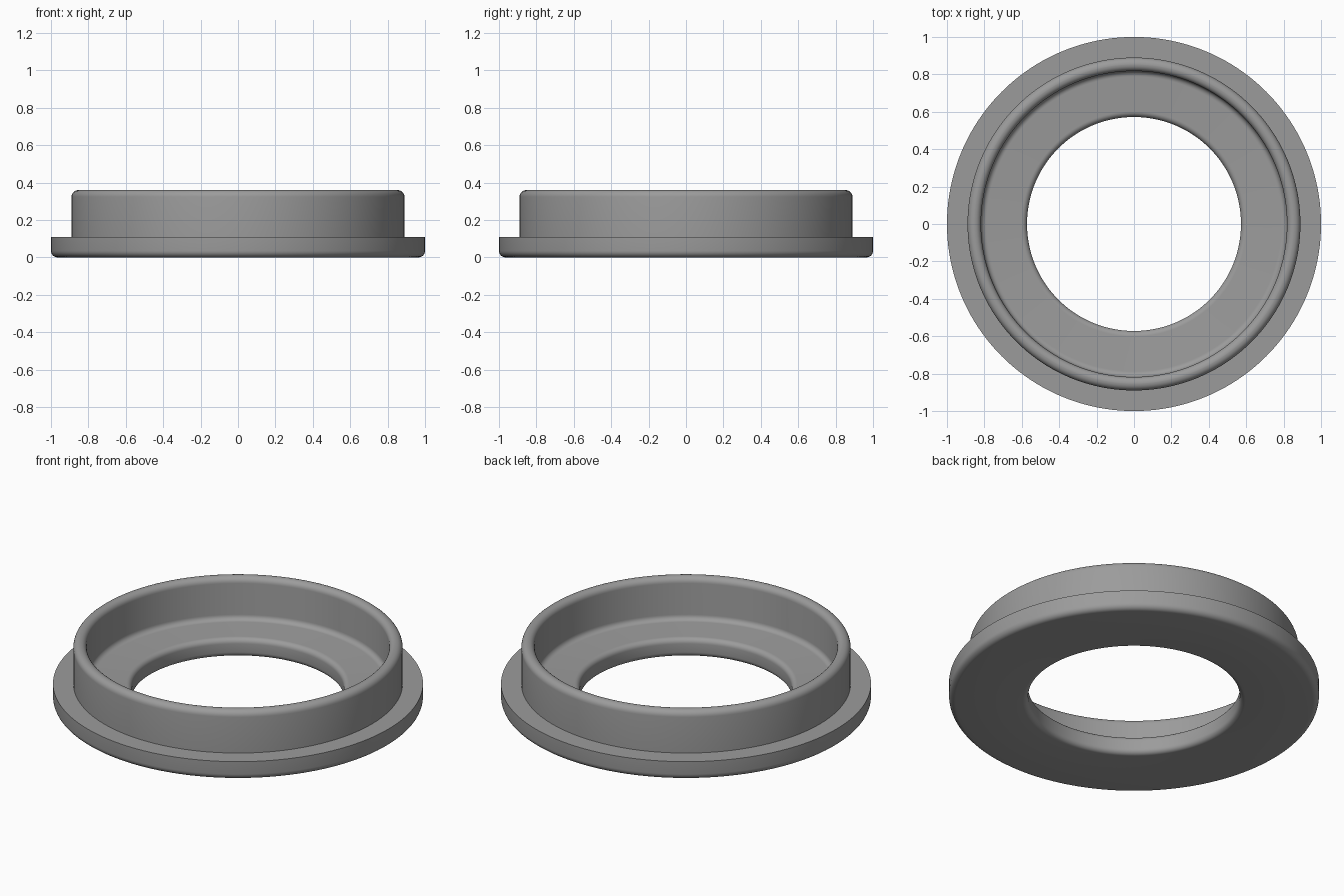
import bpy
import bmesh
import math
from mathutils import Vector

if "Cube" in bpy.data.objects:
    bpy.data.objects.remove(bpy.data.objects["Cube"])

SEGMENTS = 160

# Cross-section corners: radius, height, fillet size
PROFILE = [
    (0.572, 0.00, 0.03),    # hole, lower edge
    (1.00, 0.00, 0.035),    # flange, lower edge
    (1.00, 0.11, 0.0),      # flange, upper edge
    (0.89, 0.11, 0.0),      # foot of the collar
    (0.89, 0.36, 0.036),    # collar rim, outside
    (0.818, 0.36, 0.034),   # collar rim, inside
    (0.818, 0.11, 0.03),    # collar meets inner ledge
    (0.572, 0.11, 0.03),    # hole, upper edge
]


def rounded(profile, steps=6):
    """Replace each right-angled corner by a quarter-circle fillet."""
    points = []
    for i, (r, z, f) in enumerate(profile):
        corner = Vector((r, z))
        if f == 0:
            points.append(corner)
            continue
        back = (Vector(profile[i - 1][:2]) - corner).normalized() * f
        ahead = (Vector(profile[(i + 1) % len(profile)][:2]) - corner).normalized() * f
        for k in range(steps + 1):
            a = math.pi / 2 * k / steps
            points.append(corner + back * (1 - math.sin(a)) + ahead * (1 - math.cos(a)))
    return points


# Flanged ring: revolve the closed section around z
bm = bmesh.new()
verts = [bm.verts.new((p.x, 0, p.y)) for p in rounded(PROFILE)]
edges = [bm.edges.new((v, verts[(i + 1) % len(verts)])) for i, v in enumerate(verts)]
bmesh.ops.spin(bm, geom=verts + edges, cent=(0, 0, 0), axis=(0, 0, 1),
               angle=2 * math.pi, steps=SEGMENTS, use_merge=True)
bmesh.ops.remove_doubles(bm, verts=bm.verts, dist=0.0001)
bmesh.ops.recalc_face_normals(bm, faces=bm.faces)
mesh = bpy.data.meshes.new("flanged_ring")
bm.to_mesh(mesh)
bm.free()

ring = bpy.data.objects.new("flanged_ring", mesh)
bpy.context.collection.objects.link(ring)

grey = bpy.data.materials.new("mid_grey")
grey.diffuse_color = (0.33, 0.33, 0.33, 1)
grey.use_nodes = True
grey.node_tree.nodes["Principled BSDF"].inputs["Base Color"].default_value = grey.diffuse_color
mesh.materials.append(grey)

# Smooth curves, crisp flange edges
bpy.context.view_layer.objects.active = ring
ring.select_set(True)
bpy.ops.object.shade_smooth_by_angle(angle=math.radians(35))
